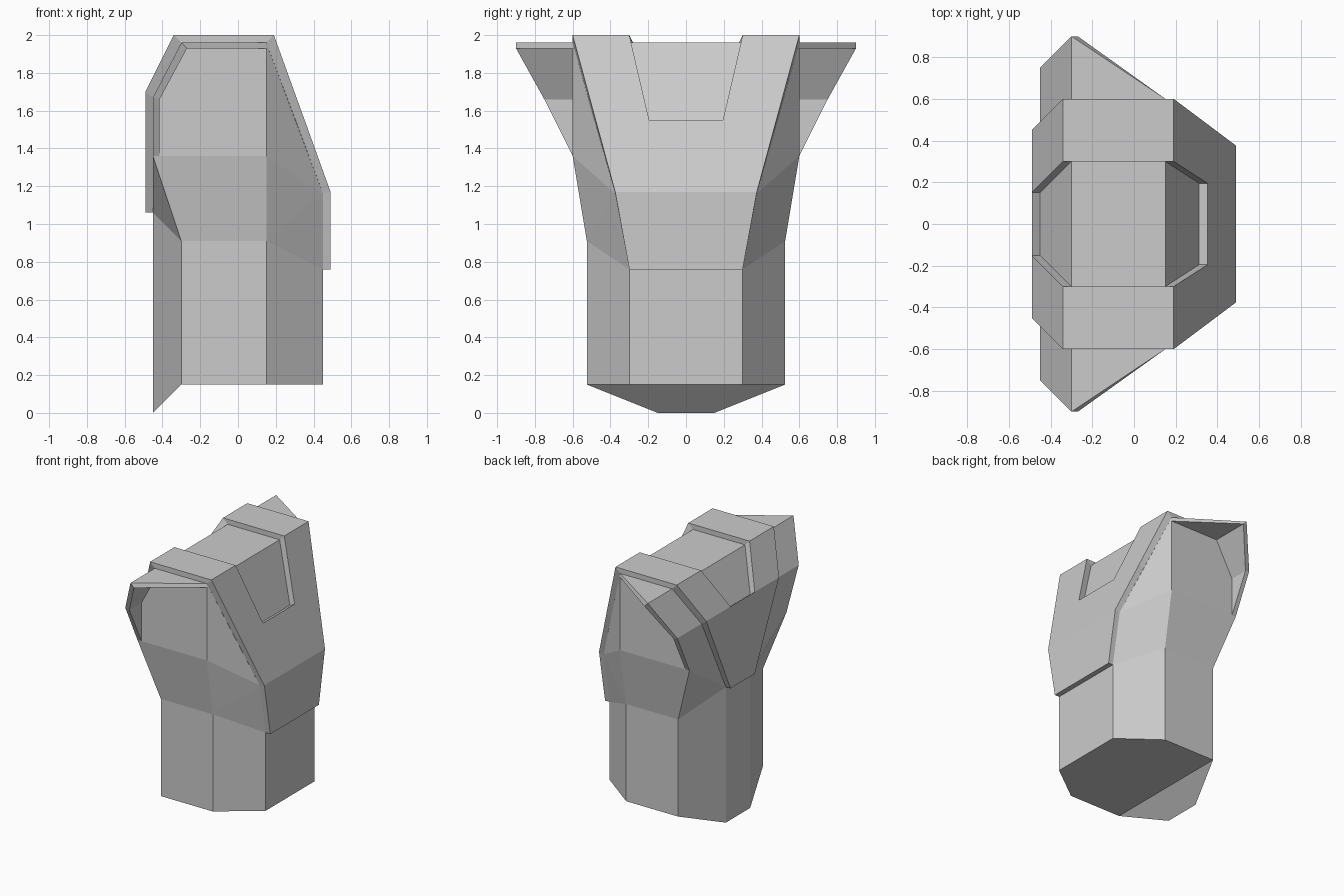
import bpy, bmesh, math

if "Cube" in bpy.data.objects:
    bpy.data.objects.remove(bpy.data.objects["Cube"])


def finish(name, bm):
    """Clean a bmesh (merge coplanar faces, fix normals) and make it an object."""
    bmesh.ops.recalc_face_normals(bm, faces=bm.faces[:])
    bmesh.ops.dissolve_limit(bm, angle_limit=math.radians(0.5),
                             verts=bm.verts[:], edges=bm.edges[:])
    mesh = bpy.data.meshes.new(name)
    bm.to_mesh(mesh)
    bm.free()
    obj = bpy.data.objects.new(name, mesh)
    bpy.context.collection.objects.link(obj)
    return obj


def both_sides(points):
    """Loop of points: +y half in order, then the -y half back again."""
    return points + [(x, -y, z) for x, y, z in reversed(points)]


# Column: eight-sided post whose rear edge drops to a point at the base
plan = [(.45, .3), (.15, .525), (-.3, .525), (-.45, .15)]
base_z = [.15, .15, .15, 0]
waist_z = [.76, .91, .91, 1.06]
waist = both_sides([(x, y, z) for (x, y), z in zip(plan, waist_z)])
bm = bmesh.new()
low = [bm.verts.new(p) for p in
       both_sides([(x, y, z) for (x, y), z in zip(plan, base_z)])]
top = [bm.verts.new(p) for p in waist]
for i in range(8):
    j = (i + 1) % 8
    bm.faces.new((low[i], low[j], top[j], top[i]))
bm.faces.new(low[0:3] + low[5:8])
bm.faces.new(low[2:6])
for i in range(3):
    bm.faces.new((top[i], top[i + 1], top[6 - i], top[7 - i]))
finish("column", bm)

# Head: flared convex block above the waist
bm = bmesh.new()
head = waist + both_sides([(.45, .375, 1.16), (.15, .6, 1.36), (-.45, .6, 1.36),
                           (-.45, .6, 1.67), (-.3, .6, 1.96), (.15, .6, 1.96)])
for p in head:
    bm.verts.new(p)
bmesh.ops.convex_hull(bm, input=bm.verts[:])
finish("head", bm)

# Cover plate: strip wrapped over the head with a notch through the middle
# station: outer x, z, inner x, z, half width, notch half width
stations = [(.49, .76, .45, .76, .3, .2),
            (.49, 1.17, .45, 1.16, .375, .2),
            (.353, 1.55, .312, 1.53, .478, .195),
            (.19, 2, .15, 1.96, .6, .3),
            (-.34, 2, -.3, 1.96, .6, .3),
            (-.49, 1.7, -.45, 1.67, .45, .15),
            (-.49, 1.06, -.45, 1.06, .15, .1)]
bm = bmesh.new()
outer, inner = [], []
for ox, oz, ix, iz, w, n in stations:
    outer.append([bm.verts.new((ox, y, oz)) for y in (-w, -n, n, w)])
    inner.append([bm.verts.new((ix, y, iz)) for y in (-w, -n, n, w)])
twin = {o: i for ro, ri in zip(outer, inner) for o, i in zip(ro, ri)}
for s in range(6):
    for c in range(3):
        if c == 1 and 2 <= s <= 4:
            continue
        a, b = outer[s], outer[s + 1]
        quad = (a[c], a[c + 1], b[c + 1], b[c])
        bm.faces.new(quad)
        bm.faces.new([twin[v] for v in reversed(quad)])
rim = [e for e in bm.edges if e.is_boundary and e.verts[0] in twin]
for e in rim:
    a, b = e.verts
    bm.faces.new((a, b, twin[b], twin[a]))
finish("cover_plate", bm)

# Side hoods: thin folded flaps flaring out from each side of the head
hood_out = [(.15, .6, 1.96), (-.3, .9, 1.96), (-.45, .75, 1.67),
            (-.45, .6, 1.36), (-.45, .6, 1.67), (-.3, .6, 1.96)]
hood_in = [(.15, .6, 1.93), (-.27, .9, 1.93), (-.415, .75, 1.66),
           (-.415, .6, 1.36), (-.415, .6, 1.66), (-.27, .6, 1.93)]
bm = bmesh.new()
o = [bm.verts.new(p) for p in hood_out]
n = [bm.verts.new(p) for p in hood_in]
for ring in (o, n):
    for f in ((0, 1, 5), (1, 2, 4, 5), (2, 3, 4)):
        bm.faces.new([ring[k] for k in f])
for i in range(6):
    j = (i + 1) % 6
    bm.faces.new((o[i], o[j], n[j], n[i]))
hood = finish("side_hoods", bm)
mirror = hood.modifiers.new("mirror", 'MIRROR')
mirror.use_axis = (False, True, False)
mirror.use_mirror_merge = False
